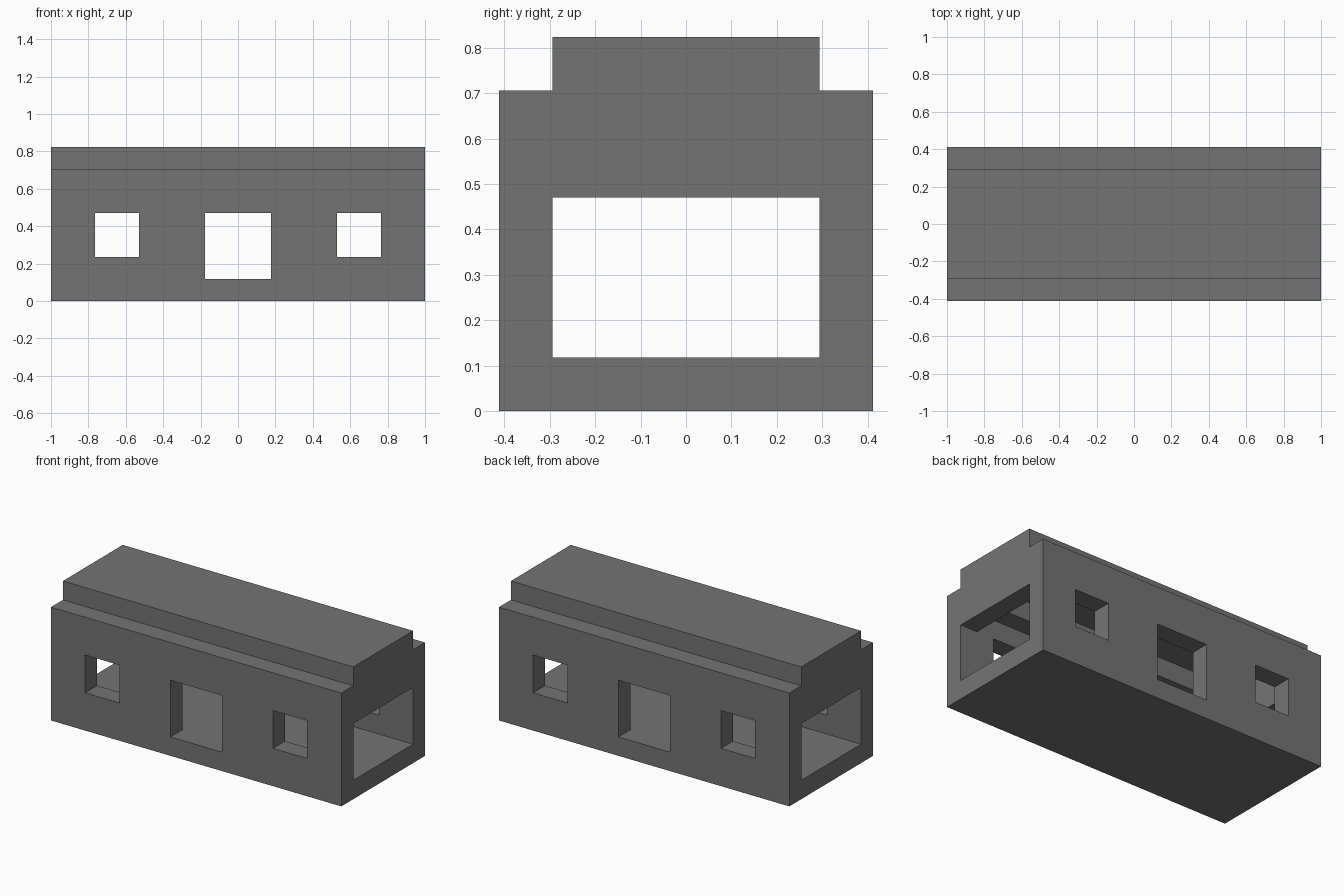
import bpy
import bmesh

if "Cube" in bpy.data.objects:
    bpy.data.objects.remove(bpy.data.objects["Cube"], do_unlink=True)

U = 2 / 17          # wall thickness, the module of the whole carriage body

grey = bpy.data.materials.new("dark_grey")
grey.use_nodes = True
grey.diffuse_color = (0.175, 0.175, 0.175, 1)
grey.node_tree.nodes["Principled BSDF"].inputs["Base Color"].default_value = grey.diffuse_color


def extrude_along_x(name, half_profile, x0, x1):
    """Mirror a half profile (y, z) and extrude it along x, in modules."""
    outline = half_profile + [(-y, z) for y, z in reversed(half_profile)]
    bm = bmesh.new()
    face = bm.faces.new([bm.verts.new((x0 * U, y * U, z * U)) for y, z in outline])
    ext = bmesh.ops.extrude_face_region(bm, geom=[face])
    moved = [v for v in ext["geom"] if isinstance(v, bmesh.types.BMVert)]
    bmesh.ops.translate(bm, verts=moved, vec=((x1 - x0) * U, 0, 0))
    bmesh.ops.recalc_face_normals(bm, faces=bm.faces)
    mesh = bpy.data.meshes.new(name)
    bm.to_mesh(mesh)
    bm.free()
    mesh.materials.append(grey)
    obj = bpy.data.objects.new(name, mesh)
    bpy.context.collection.objects.link(obj)
    return obj


def block(name, x0, x1, half_width, z0, z1):
    return extrude_along_x(name, [(half_width, z0), (half_width, z1)], x0, x1)


def cut(target, cutter):
    """Subtract the cutter from the target and discard it."""
    mod = target.modifiers.new("cut", "BOOLEAN")
    mod.operation = "DIFFERENCE"
    mod.solver = "EXACT"
    mod.object = cutter
    bpy.context.view_layer.objects.active = target
    bpy.ops.object.modifier_apply(modifier=mod.name)
    bpy.data.objects.remove(cutter, do_unlink=True)


# Outer body with a stepped roof
body = extrude_along_x("body_shell", [(3.5, 0), (3.5, 6), (2.5, 6), (2.5, 7)], -8.5, 8.5)

# Hollow interior that follows the stepped roof
cut(body, extrude_along_x("interior_cutter", [(2.5, 1), (2.5, 5), (1.5, 5), (1.5, 6)], -7.5, 7.5))

# Open ends
cut(body, block("end_opening_cutter", -9, 9, 2.5, 1, 4))

# Central doorway and two windows, through both side walls
cut(body, block("doorway_cutter", -1.5, 1.5, 4, 1, 4))
for side in (-1, 1):
    cut(body, block("window_cutter", side * 5.5 - 1, side * 5.5 + 1, 4, 2, 4))

# Tidy leftover coplanar edges
bm = bmesh.new()
bm.from_mesh(body.data)
bmesh.ops.remove_doubles(bm, verts=bm.verts, dist=0.0001)
bm.to_mesh(body.data)
bm.free()
